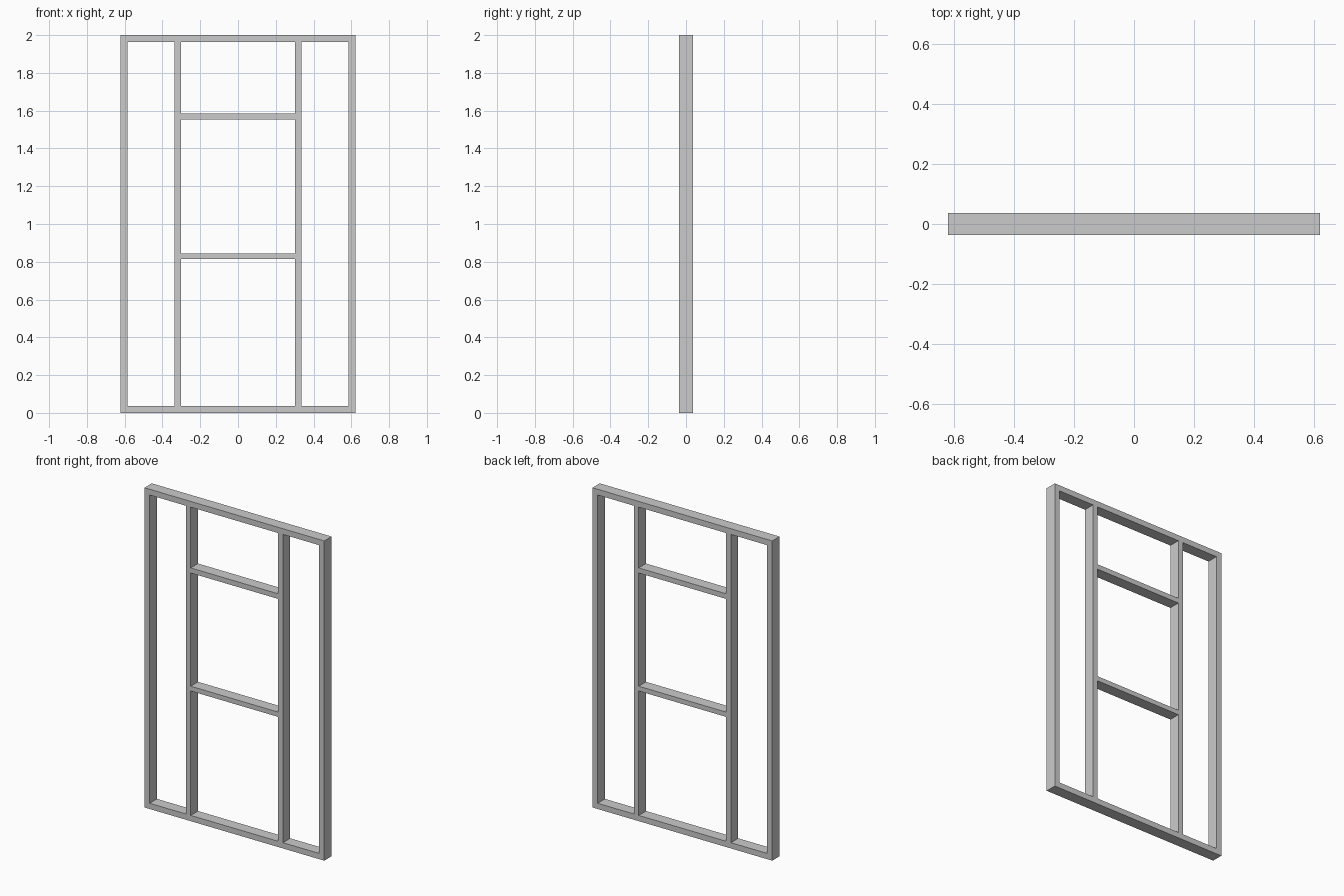
import bpy

if "Cube" in bpy.data.objects:
    bpy.data.objects.remove(bpy.data.objects["Cube"])

HALF_W, HEIGHT, DEPTH, BAR = 0.622, 2.0, 0.072, 0.036


def bar(name, x0, x1, z0, z1):
    """Rectangular bar spanning the given front-view limits at full frame depth."""
    bpy.ops.mesh.primitive_cube_add(size=1, location=((x0 + x1) / 2, 0, (z0 + z1) / 2))
    ob = bpy.context.object
    ob.name = name
    ob.scale = (x1 - x0, DEPTH, z1 - z0)
    bpy.ops.object.transform_apply(location=False, rotation=False, scale=True)
    return ob


# Top and bottom rails
bar("bottom_rail", -HALF_W, HALF_W, 0, BAR)
bar("top_rail", -HALF_W, HALF_W, HEIGHT - BAR, HEIGHT)

# Outer stiles and inner posts, one pair per side
MULL_IN, MULL_OUT = 0.302, 0.336
for side, s in (("left", -1), ("right", 1)):
    for part, a, b in (("outer_stile", HALF_W - BAR, HALF_W),
                       ("inner_post", MULL_IN, MULL_OUT)):
        x0, x1 = sorted((s * a, s * b))
        bar(f"{side}_{part}", x0, x1, BAR, HEIGHT - BAR)

# Crossbars between the inner posts
bar("lower_crossbar", -MULL_IN, MULL_IN, 0.814, 0.844)
bar("upper_crossbar", -MULL_IN, MULL_IN, 1.552, 1.584)
